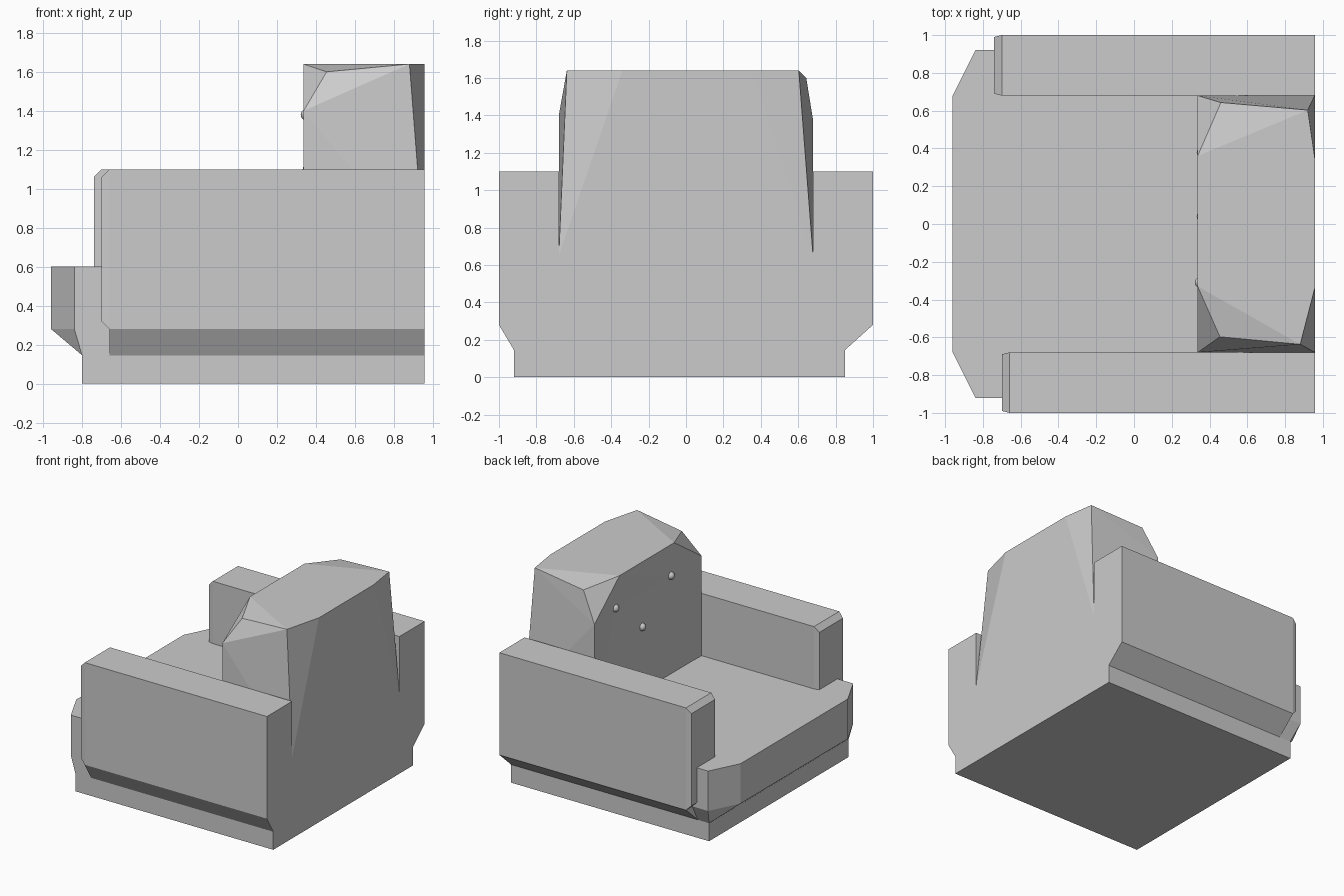
import bpy
import bmesh
from mathutils import Vector

if "Cube" in bpy.data.objects:
    bpy.data.objects.remove(bpy.data.objects["Cube"], do_unlink=True)

grey = bpy.data.materials.new("light_grey")
grey.use_nodes = True
color = (0.6, 0.6, 0.6, 1)
grey.diffuse_color = color
grey.node_tree.nodes["Principled BSDF"].inputs["Base Color"].default_value = color

BACK = 0.957


def finish(name, bm):
    bmesh.ops.recalc_face_normals(bm, faces=bm.faces)
    mesh = bpy.data.meshes.new(name)
    bm.to_mesh(mesh)
    bm.free()
    mesh.materials.append(grey)
    obj = bpy.data.objects.new(name, mesh)
    bpy.context.collection.objects.link(obj)
    return obj


def hull(points):
    """Closed convex block around the points, with flat faces merged."""
    bm = bmesh.new()
    for p in points:
        bm.verts.new(p)
    result = bmesh.ops.convex_hull(bm, input=bm.verts)
    spare = {v for v in result["geom_interior"] if isinstance(v, bmesh.types.BMVert)}
    bmesh.ops.delete(bm, geom=list(spare), context='VERTS')
    bmesh.ops.dissolve_limit(bm, angle_limit=0.005, verts=bm.verts, edges=bm.edges)
    return bm


def box(x, y, z):
    return [(a, b, c) for a in x for b in y for c in z]


# Plinth and the seat that flares out above it
plinth_y = (-0.92, 0.85)
finish("plinth", hull(box((-0.8, BACK), plinth_y, (0, 0.145))))
outline = [(-0.96, 0.68), (-0.84, 0.92), (BACK, 0.92)]
seat = [(x, s * y, z) for x, y in outline for s in (-1, 1) for z in (0.28, 0.6)]
finish("seat", hull(seat + box((-0.8, BACK), plinth_y, (0.145,))))

# Arms with bevelled fronts and sloping undersides
for name, s, front, foot in (("right", -1, -0.70, 0.92), ("left", 1, -0.74, 0.85)):
    outer, inner, step = s, s * 0.68, front + 0.04
    block = box((step, BACK), (outer, inner), (0.28, 1.1))
    block += box((front,), (s * 0.99, s * 0.69), (0.32, 1.06))
    finish(name + "_arm", hull(block))
    skirt = box((step, BACK), (outer, inner), (0.28,))
    skirt += box((step, BACK), (s * foot, inner), (0.145,))
    finish(name + "_arm_underside", hull(skirt))

# Backrest: a block with sheared-off upper corners
FRONT = 0.337
body = box((FRONT, BACK), (-0.68, 0.68), (0.5,))
body += [(FRONT, -0.68, 1.40), (FRONT, -0.33, 1.64), (0.455, -0.597, 1.60),
         (0.88, -0.637, 1.64), (BACK, -0.68, 0.65), (BACK, -0.34, 1.64)]
body += [(FRONT, 0.68, 1.37), (FRONT, 0.36, 1.64), (0.46, 0.643, 1.60),
         (0.92, 0.603, 1.64), (BACK, 0.68, 0.64), (BACK, 0.35, 1.64)]
bm = hull(body)

# Tufted front: shallow dents that meet at the three buttons
buttons = [Vector((FRONT + 0.015, -0.31, 1.38)), Vector((FRONT + 0.025, 0.38, 1.38)),
           Vector((FRONT + 0.025, 0.04, 1.10))]
face = min(bm.faces, key=lambda f: f.calc_center_median().x)
corners = {}
for v in face.verts:
    side = "right" if v.co.y < 0 else "left"
    level = "low" if v.co.z < 0.6 else "top" if v.co.z > 1.6 else "mid"
    corners[side, level] = v
bmesh.ops.delete(bm, geom=[face], context='FACES_ONLY')
r, l, m = [bm.verts.new(b) for b in buttons]
rt, rm, rl = [corners["right", k] for k in ("top", "mid", "low")]
lt, lm, ll = [corners["left", k] for k in ("top", "mid", "low")]
for tri in ((rt, rm, r), (rm, rl, r), (lt, lm, l), (lm, ll, l), (rt, r, lt),
            (lt, r, l), (r, l, m), (r, rl, m), (l, ll, m), (rl, ll, m)):
    bm.faces.new(tri)
finish("backrest", bm)

# Round buttons
for i, centre in enumerate(buttons):
    bm = bmesh.new()
    bmesh.ops.create_uvsphere(bm, u_segments=16, v_segments=10, radius=0.03)
    bmesh.ops.translate(bm, verts=bm.verts, vec=centre)
    for f in bm.faces:
        f.smooth = True
    finish("button_%d" % (i + 1), bm)
